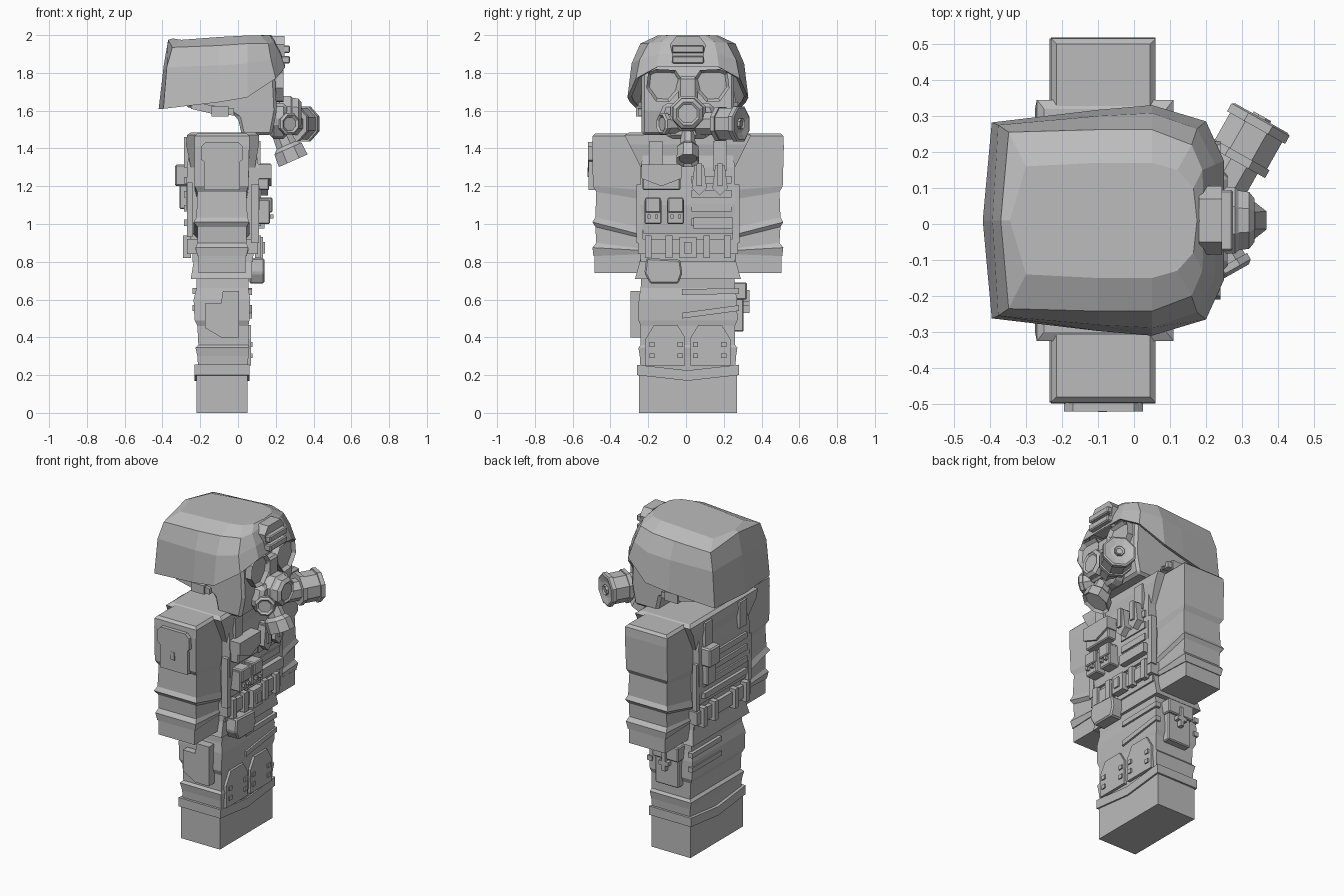
import bpy, bmesh, math
from mathutils import Vector

C = 0.01  # y of the symmetry plane
grey = bpy.data.materials.new("grey")
grey.diffuse_color = (0.5, 0.5, 0.5, 1)


def finish(name, bm, bevel=0):
    bmesh.ops.recalc_face_normals(bm, faces=bm.faces)
    me = bpy.data.meshes.new(name)
    bm.to_mesh(me)
    bm.free()
    me.materials.append(grey)
    ob = bpy.data.objects.new(name, me)
    bpy.context.collection.objects.link(ob)
    if bevel:
        m = ob.modifiers.new("bevel", 'BEVEL')
        m.width, m.segments = bevel, 1
    return ob


def loft(name, rings, bevel=0, inset=0, sink=0):
    """Skin equal-length rings of points; optionally sink a panel in the last cap."""
    bm = bmesh.new()
    vs = [[bm.verts.new(p) for p in r] for r in rings]
    n = len(vs[0])
    for a, b in zip(vs, vs[1:]):
        for i in range(n):
            bm.faces.new((a[i], a[(i + 1) % n], b[(i + 1) % n], b[i]))
    bm.faces.new(vs[0])
    cap = bm.faces.new(vs[-1])
    bmesh.ops.recalc_face_normals(bm, faces=bm.faces)
    if inset:
        bmesh.ops.inset_region(bm, faces=[cap], thickness=inset, depth=0)
        bmesh.ops.translate(bm, verts=cap.verts, vec=-cap.normal * sink)
    return finish(name, bm, bevel)


def prism(name, pts, axis, a, b, **kw):
    put = {'x': lambda p, t: (t, p[0], p[1]), 'y': lambda p, t: (p[0], t, p[1]),
           'z': lambda p, t: (p[0], p[1], t)}[axis]
    return loft(name, [[put(p, t) for p in pts] for t in (a, b)], **kw)


def box(name, x0, x1, y0, y1, z0, z1, bevel=0):
    return prism(name, [(x0, y0), (x1, y0), (x1, y1), (x0, y1)], 'z', z0, z1, bevel=bevel)


def tube(name, start, axis, profile, n=8, sx=1, inset=0, sink=0):
    """Faceted round part: profile is (distance, radius) along the axis."""
    d = Vector(axis).normalized()
    side = d.cross(Vector((0, 0, 1)))
    side = side.normalized() if side.length > .01 else Vector((0, 1, 0))
    up = side.cross(d)
    rings = []
    for t, r in profile:
        ang = [2 * math.pi * (i + .5) / n for i in range(n)]
        rings.append([Vector(start) + d * t + side * r * sx * math.cos(a) + up * r * math.sin(a) for a in ang])
    return loft(name, rings, inset=inset, sink=sink)


def flip(pts):
    return [(2 * C - p[0], p[1]) for p in pts]


def layers(name, rows):
    """Stack of rectangles: z, x0, x1, half width in y."""
    return loft(name, [[(x0, C - w, z), (x1, C - w, z), (x1, C + w, z), (x0, C + w, z)]
                       for z, x0, x1, w in rows])


# Boots, trousers and jacket skirt
layers("boots", [(0, -.22, .05, .26), (.2, -.22, .05, .26)])
loft("boot_cuff", [[(-.23, C - .27, z + .01), (.06, C - .27, z + .01), (.06, C, z - .02), (.06, C + .27, z + .01),
                    (-.23, C + .27, z + .01), (-.23, C, z - .02)] for z in (.19, .245)])
layers("trousers", [(.22, -.21, .05, .25), (.3, -.215, .055, .255), (.345, -.225, .06, .262), (.36, -.21, .055, .25),
                    (.46, -.215, .055, .25), (.49, -.23, .06, .262), (.6, -.235, .065, .26), (.66, -.22, .055, .25),
                    (.75, -.22, .06, .245)])
layers("jacket_skirt", [(.71, -.25, .075, .28), (.8, -.235, .07, .255), (.9, -.25, .09, .25)])
knee = [(-.215, .25), (-.005, .25), (-.005, .4), (-.045, .465), (-.17, .465), (-.215, .39)]
for side, pts in (("right", knee), ("left", flip(knee))):
    prism(side + "_knee_pad", pts, 'x', .04, .07)
    s = -1 if side == "right" else 1
    for dy in (.04, .19):
        for z in (.29, .35):
            y = C + s * dy
            box(side + "_knee_stud", .06, .078, y - .014, y + .014, z, z + .025)

# Thigh pocket, holster and leg straps
prism("thigh_pocket", [(-.175, .45), (-.09, .4), (.005, .4), (.005, .645), (-.08, .645), (-.09, .58), (-.175, .58)],
      'y', -.295, -.24)
box("holster", -.16, .0, .25, .305, .43, .67, .006)
box("holster_flap", -.17, .01, .25, .322, .6, .69, .006)
box("holster_clip", -.09, -.065, .3, .335, .53, .65)
box("holster_toggle", -.11, -.045, .3, .335, .565, .59)
for z0, z1 in ((.50, .54), (.625, .63)):
    prism("leg_strap_front", [(-.02, z0), (.28, z1), (.28, z1 + .03), (-.02, z0 + .03)], 'x', .04, .073)
    box("leg_strap_back", -.24, -.21, -.01, .28, z1, z1 + .03)

# Torso, vest and shoulders
layers("torso", [(.8, -.24, .08, .25), (1.0, -.25, .085, .25), (1.3, -.25, .09, .25), (1.46, -.22, .06, .25)])
layers("vest", [(.95, -.255, .1, .235), (1.1, -.275, .115, .25), (1.3, -.27, .11, .25), (1.46, -.25, .085, .22)])
layers("shoulder_yoke", [(1.3, -.25, .09, .25), (1.42, -.275, .11, .31), (1.47, -.27, .11, .335), (1.485, -.25, .09, .31)])
for s in (-1, 1):
    y = C + s * .17
    box("shoulder_strap_front", .08, .12, y - .035, y + .035, 1.28, 1.44)
    box("shoulder_strap_back", -.285, -.25, y - .035, y + .035, 1.3, 1.46)
    y = C + s * .255
    box("vest_side_strap", .07, .11, y - .018, y + .018, .9, 1.21)
    box("vest_side_strap_back", -.27, -.24, y - .015, y + .015, .93, 1.22)
for i in range(4):
    z = .99 + i * .075
    box("back_webbing", -.285, -.26, -.2, .22, z, z + .035)
    box("front_webbing", .09, .122, .03, .24, z, z + .04)

# Belt with buckle and loops
layers("belt", [(.84, -.27, .105, .265), (.92, -.27, .105, .265)])
box("buckle", .09, .132, -.035, .055, .82, .93)
box("buckle_tongue", .13, .142, -.01, .03, .845, .905)
for y in (-.2, -.09, .11, .22):
    box("belt_loop_front", .09, .122, y - .018, y + .018, .82, .94)
    box("belt_loop_back", -.29, -.25, y - .018, y + .018, .82, .94)
for x in (-.18, .0):
    for s in (-1, 1):
        box("belt_loop_side", x - .018, x + .018, C + s * .275 - .015, C + s * .275 + .015, .82, .94)

# Pouches on the front
prism("waist_pouch", [(-.19, .685), (-.04, .685), (-.02, .74), (-.03, .81), (-.21, .82), (-.22, .74)],
      'x', .06, .14, bevel=.008)
box("chest_pouch", .1, .165, -.23, -.03, 1.18, 1.3, .006)
prism("chest_pouch_flap", [(-.235, 1.24), (-.13, 1.2), (-.025, 1.24), (-.025, 1.315), (-.235, 1.315)],
      'x', .1, .178)
for y in (-.175, -.055):
    box("magazine_pouch", .1, .17, y - .045, y + .045, 1.0, 1.13, .006)
    box("magazine_flap", .1, .182, y - .042, y + .042, 1.06, 1.14, .006)
    for dy in (-.02, .02):
        box("pouch_stud", .165, .188, y + dy - .008, y + dy + .008, 1.03, 1.05)
for y in (.07, .18):
    prism("small_pouch", [(y - .04, 1.19), (y, 1.15), (y + .04, 1.19), (y + .025, 1.31), (y - .025, 1.31)],
          'x', .1, .16)
    box("small_pouch_strap", .1, .172, y - .014, y + .014, 1.2, 1.32)
box("tool_pouch", .09, .14, .04, .25, .975, 1.035)

# Pouch on the back
box("radio", -.31, -.26, .14, .225, 1.08, 1.27, .006)
box("radio_cap", -.333, -.26, .13, .235, 1.2, 1.315, .008)

# Arms: slanted folds down the sleeve, hand block at the end
# rows: z outside, z inside, outer reach, inner reach, x0, x1
folds = [(.83, .84, .5, .245, -.215, .045), (.875, .86, .505, .24, -.225, .055), (.9, .87, .485, .245, -.215, .045),
         (.985, .925, .49, .245, -.215, .045), (1.01, .94, .505, .235, -.235, .06), (1.035, .98, .49, .24, -.22, .05),
         (1.17, 1.13, .485, .24, -.215, .045), (1.2, 1.18, .502, .235, -.23, .055),
         (1.41, 1.36, .508, .235, -.23, .06), (1.465, 1.465, .505, .25, -.23, .06), (1.48, 1.48, .49, .27, -.215, .045)]
for name, s in (("right", -1), ("left", 1)):
    loft(name + "_sleeve", [[(x0, C + s * o, zo), (x1, C + s * o, zo), (x1, C + s * i, zi), (x0, C + s * i, zi)]
                            for zo, zi, o, i, x0, x1 in folds])
    y0, y1 = sorted((C + s * .245, C + s * .495))
    box(name + "_hand", -.21, .04, y0, y1, .74, .88)
box("sleeve_pocket", -.18, .01, -.515, -.48, 1.18, 1.4)
prism("sleeve_pocket_flap", [(-.195, 1.34), (-.09, 1.27), (.025, 1.34), (.025, 1.41), (0, 1.435), (-.17, 1.435),
                             (-.195, 1.41)], 'y', -.52, -.48)
box("sleeve_pocket_tab", -.1, -.075, -.522, -.5, 1.25, 1.3)

# Head, chin strap
prism("head", [(-.28, 1.85), (-.28, 1.62), (-.03, 1.58), (0, 1.56), (.02, 1.47), (.18, 1.47), (.205, 1.6),
               (.195, 1.8), (.15, 1.85)], 'y', C - .245, C + .245, bevel=.015)
for s in (-1, 1):
    y0, y1 = sorted((C + s * .22, C + s * .265))
    prism("chin_strap", [(-.25, 1.61), (-.12, 1.58), (-.02, 1.575), (-.02, 1.61), (-.25, 1.645)], 'y', y0, y1)
    box("strap_clip", -.14, -.05, C + s * .26 - .014, C + s * .26 + .014, 1.57, 1.625)

# Helmet shell: flat roof, bevelled shoulder, arched brim, hollow underside
rim = [(-.42, 0, 1.61), (-.395, .272, 1.61), (-.1, .307, 1.645), (.05, .32, 1.67), (.2, .275, 1.77), (.25, .165, 1.83),
       (.25, 0, 1.835)]
crease = [(-.393, 0, 1.84), (-.377, .265, 1.83), (-.1, .29, 1.84), (.05, .298, 1.85), (.175, .255, 1.87),
          (.225, .155, 1.9), (.23, 0, 1.91)]
shoulder = [(-.37, 0, 1.975), (-.348, .245, 1.935), (-.1, .252, 1.945), (.05, .252, 1.955), (.16, .21, 1.955),
            (.19, .14, 1.965), (.195, 0, 1.985)]
top = [(-.345, 0, 1.982), (-.3, .15, 1.975), (-.1, .16, 1.99), (.05, .16, 1.998), (.12, .14, 1.998), (.165, .09, 2),
       (.175, 0, 2)]
inner = [(x * .94, y * .93, z + .005) for x, y, z in rim]
roof = [(x * .85, y * .85, 1.86) for x, y, z in rim]


def full(h):
    return [(x, C + y, z) for x, y, z in h] + [(x, C - y, z) for x, y, z in h[-2:0:-1]]


loft("helmet", [full(r) for r in (roof, inner, rim, crease, shoulder, top)])
prism("helmet_mount", [(-.085, 1.95), (-.06, 1.83), (.08, 1.83), (.105, 1.95), (.07, 1.995), (-.05, 1.995)],
      'x', .18, .245)
for z in (1.85, 1.905):
    box("mount_bar", .2, .275, -.075, .095, z, z + .04, .006)

# Gas mask: lenses, snout, outlet, side port and filter
eye = [(-.2, 1.8), (-.16, 1.82), (-.055, 1.815), (-.025, 1.77), (-.04, 1.7), (-.09, 1.645), (-.16, 1.65), (-.21, 1.72)]
for side, pts in (("right", eye), ("left", flip(eye))):
    prism(side + "_lens", pts, 'x', .18, .24, inset=.017, sink=.02)
box("nose_bridge", .18, .24, -.04, .06, 1.62, 1.78, .012)
prism("mask_chin", [(-.12, 1.64), (-.15, 1.54), (-.09, 1.45), (.11, 1.45), (.17, 1.54), (.14, 1.64)], 'x', .17, .26,
      bevel=.02)
tube("snout", (.22, C, 1.585), (1, 0, 0), [(0, .1), (.06, .1), (.07, .09), (.1, .085), (.115, .065)], inset=.012, sink=.008)
d = Vector((.4, 0, -.91))
tube("outlet_valve", Vector((.292, C, 1.336)) - d * .2, d, [(0, .05), (.11, .06), (.13, .085), (.2, .09)], sx=.72,
     inset=.015, sink=.015)
tube("filter_neck", (.235, .07, 1.53), (.49, .87, 0), [(0, .065), (.13, .065)])
tube("filter", (.285, .172, 1.53), (.49, .87, 0), [(0, .085), (.0, .098), (.025, .098), (.025, .09), (.11, .09),
                                                   (.11, .1), (.135, .1), (.14, .09)], inset=.04, sink=.01)
tube("filter_plug", (.338, .266, 1.53), (.49, .87, 0), [(0, .03), (.038, .03)], inset=.012, sink=.008)
tube("side_port", (.22, -.03, 1.53), (.49, -.87, 0), [(0, .055), (.09, .055), (.09, .062), (.11, .062), (.12, .05)],
     inset=.012, sink=.01)
